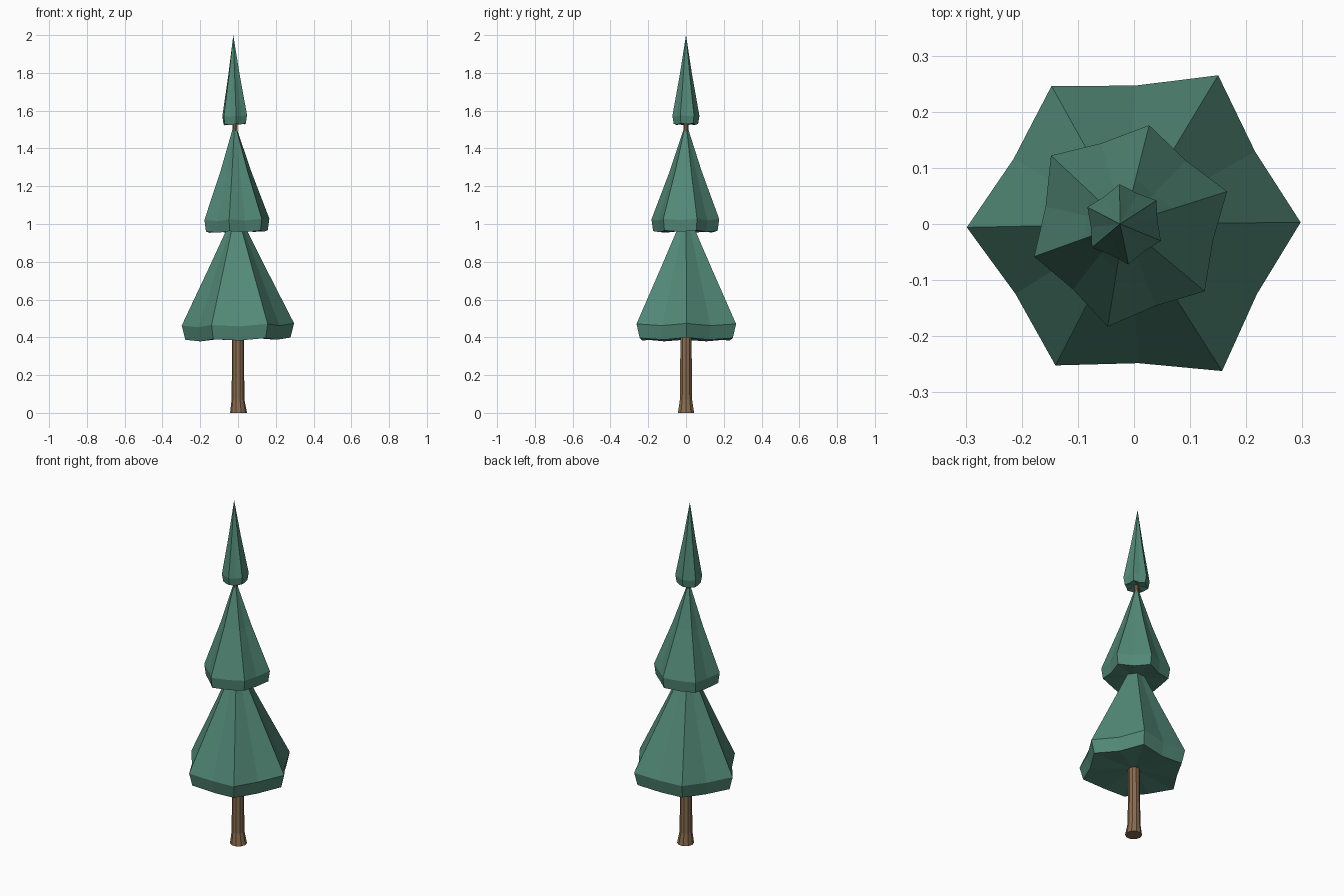
import bpy, bmesh, math
from mathutils import Vector

if "Cube" in bpy.data.objects:
    bpy.data.objects.remove(bpy.data.objects["Cube"])


def material(name, color):
    m = bpy.data.materials.new(name)
    m.diffuse_color = (*color, 1)
    m.use_nodes = True
    m.node_tree.nodes["Principled BSDF"].inputs["Base Color"].default_value = m.diffuse_color
    return m


green = material("needles", (0.085, 0.25, 0.185))
brown = material("bark", (0.25, 0.15, 0.08))


def loft(name, rings, tip, base, mat):
    # Skin stacked rings, closed by a fan to a tip and to a base point
    bm = bmesh.new()
    loops = [[bm.verts.new(p) for p in ring] for ring in rings]
    n = len(loops[0])
    top, bottom = bm.verts.new(tip), bm.verts.new(base)
    for i in range(n):
        j = (i + 1) % n
        for a, b in zip(loops, loops[1:]):
            bm.faces.new((a[i], a[j], b[j], b[i]))
        bm.faces.new((loops[-1][i], loops[-1][j], top))
        bm.faces.new((loops[0][j], loops[0][i], bottom))
    bmesh.ops.recalc_face_normals(bm, faces=bm.faces)
    me = bpy.data.meshes.new(name)
    bm.to_mesh(me)
    bm.free()
    me.materials.append(mat)
    ob = bpy.data.objects.new(name, me)
    bpy.context.collection.objects.link(ob)


def tier(name, corners, cx, z_low, z_rim, z_tip, tip_x, inset, mid, drop, tilt):
    # Six pointed corners with slightly pulled-in points between them
    c = Vector((cx, 0, 0))
    pts = []
    for k, (x, y) in enumerate(corners):
        x2, y2 = corners[(k + 1) % 6]
        a = Vector((x, y, 0)) - c
        b = (a + Vector((x2, y2, 0)) - c) * 0.5 * 0.965
        pts += [(a, 0), (b, -drop)]
    tip = Vector((tip_x, 0, z_tip))
    low = [c + p * inset + Vector((0, 0, z_low + d + tilt * p.x)) for p, d in pts]
    rim = [c + p + Vector((0, 0, z_rim + d + tilt * p.x)) for p, d in pts]
    waist = []
    for r in rim:
        w = r.lerp(tip, 0.5)
        axis = Vector(((cx + tip_x) / 2, 0, w.z))
        waist.append(axis + (w - axis) * mid)
    loft(name, [low, rim, waist], tip, (cx, 0, z_low + drop), mat=green)


# Foliage tiers
tier("lower_foliage",
     [(0.297, 0.003), (0.15, 0.265), (-0.147, 0.246),
      (-0.298, -0.006), (-0.14, -0.252), (0.157, -0.262)],
     0, 0.393, 0.468, 1.08, -0.01, 0.935, 0.99, 0.01, 0.02)
tier("middle_foliage",
     [(0.166, 0.058), (0.027, 0.176), (-0.148, 0.122),
      (-0.178, -0.058), (-0.047, -0.183), (0.126, -0.12)],
     -0.008, 0.963, 1.025, 1.54, -0.018, 0.95, 0.93, 0.007, 0.02)
tier("top_foliage",
     [(0.04, 0.042), (-0.026, 0.071), (-0.083, 0.03),
      (-0.075, -0.042), (-0.01, -0.072), (0.048, -0.03)],
     -0.018, 1.53, 1.573, 2.0, -0.025, 0.9, 0.93, 0.005, 0.05)

# Trunk with a flared foot, leaning slightly towards the tip
rings = []
for x, r, z in [(0.003, 0.045, 0), (0, 0.034, 0.07), (0, 0.031, 0.4),
                (-0.006, 0.022, 1.0), (-0.018, 0.012, 1.58)]:
    rings.append([(x + r * math.cos(a), r * math.sin(a), z)
                  for a in (math.tau * k / 10 for k in range(10))])
loft("trunk", rings, (-0.018, 0, 1.6), (0.003, 0, 0), brown)
